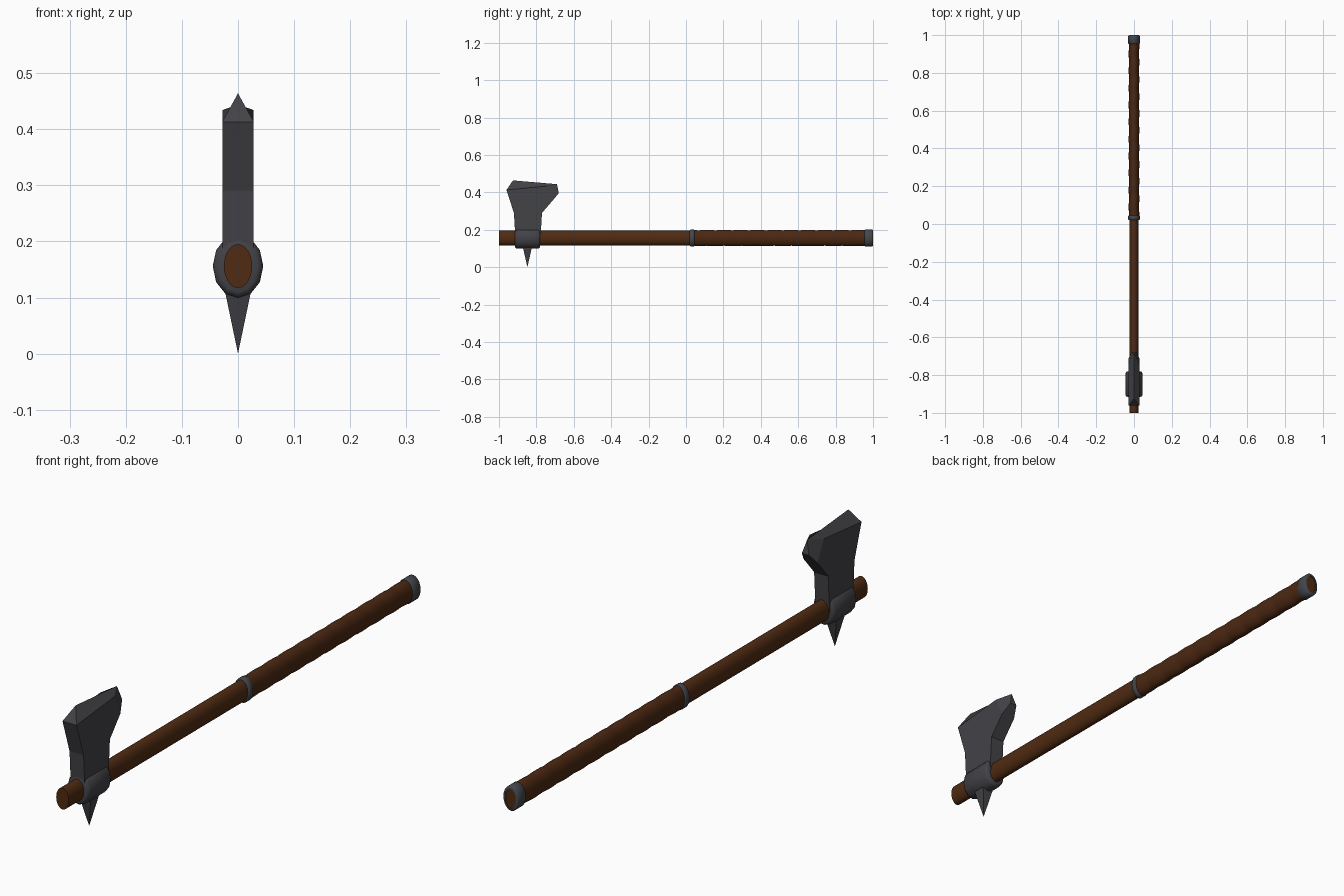
import bpy, bmesh, math

if "Cube" in bpy.data.objects:
    bpy.data.objects.remove(bpy.data.objects["Cube"], do_unlink=True)

AXIS_Z = 0.156          # height of the shaft centre line
RX, RZ = 0.025, 0.039   # oval half sizes of the shaft


def material(name, rgb):
    mat = bpy.data.materials.new(name)
    mat.use_nodes = True
    colour = (*rgb, 1)
    mat.diffuse_color = colour
    mat.node_tree.nodes["Principled BSDF"].inputs["Base Color"].default_value = colour
    return mat


wood = material("brown wood", (0.080, 0.024, 0.006))
leather = material("brown leather", (0.072, 0.021, 0.006))
steel = material("dark steel", (0.056, 0.054, 0.062))
band = material("grey band", (0.055, 0.062, 0.072))


def finish(bm, name, mat, smooth=None):
    bmesh.ops.recalc_face_normals(bm, faces=bm.faces)
    mesh = bpy.data.meshes.new(name)
    bm.to_mesh(mesh)
    bm.free()
    mesh.materials.append(mat)
    obj = bpy.data.objects.new(name, mesh)
    bpy.context.collection.objects.link(obj)
    if smooth:
        bpy.ops.object.select_all(action="DESELECT")
        obj.select_set(True)
        bpy.context.view_layer.objects.active = obj
        bpy.ops.object.shade_smooth_by_angle(angle=math.radians(smooth))
    return obj


def oval(name, mat, stations, sides=32, closed=False, smooth=40, wave=None):
    """Loft ovals along y; each station is (y, half width, half height)."""
    bm = bmesh.new()
    rings = []
    for y, rx, rz in stations:
        ring = []
        for i in range(sides):
            a = 2 * math.pi * i / sides
            swell = wave(y, a) if wave else 0
            ring.append(bm.verts.new(((rx + swell) * math.cos(a), y,
                                      AXIS_Z + (rz + swell) * math.sin(a))))
        rings.append(ring)
    pairs = list(zip(rings, rings[1:]))
    if closed:
        pairs.append((rings[-1], rings[0]))
    for a, b in pairs:
        for i in range(sides):
            j = (i + 1) % sides
            bm.faces.new((a[i], a[j], b[j], b[i]))
    if not closed:
        bm.faces.new(rings[0])
        bm.faces.new(rings[-1])
    return finish(bm, name, mat, smooth)


def ring_band(name, y0, y1, grow):
    """Hollow band with softened outer corners."""
    c = 0.004
    shape = [(y0, -0.004), (y0, grow - c), (y0 + c, grow),
             (y1 - c, grow), (y1, grow - c), (y1, -0.004)]
    oval(name, band, [(y, RX + g, RZ + g) for y, g in shape], closed=True, smooth=50)


# Shaft, running right through to the butt
oval("shaft", wood, [(-1, RX, RZ), (0.997, RX, RZ)])


# Leather grip with a shallow spiral wrap
def wrap(y, angle):
    turn = (y / 0.09 + angle / (2 * math.pi)) % 1
    return 0.0022 * math.sin(math.pi * turn)


steps = 100
oval("grip_wrap", leather,
     [(0.035 + 0.93 * k / steps, RX + 0.001, RZ + 0.002) for k in range(steps + 1)],
     wave=wrap, smooth=60)

# Metal bands
ring_band("middle_band", 0.02, 0.046, 0.006)
ring_band("butt_band", 0.953, 1.0, 0.006)

# Collar around the shaft
oval("head_collar", steel,
     [(-0.915, 0.034, 0.046), (-0.912, 0.041, 0.053), (-0.904, 0.045, 0.057),
      (-0.791, 0.045, 0.057), (-0.783, 0.041, 0.053), (-0.78, 0.034, 0.046)],
     sides=12, smooth=45)

# Blade: a mirrored side outline closing on a central cutting edge
W = 0.028
bm = bmesh.new()
edge_front = bm.verts.new((0, -0.925, 0.464))
edge_back = bm.verts.new((0, -0.69, 0.444))
side_outline = [(W, -0.912, 0.155), (W, -0.92, 0.29), (W, -0.96, 0.413),
                (W, -0.745, 0.434), (W, -0.71, 0.36), (W, -0.77, 0.29),
                (W, -0.778, 0.155)]
sides = []
for s in (1, -1):
    outline = [bm.verts.new((s * x, y, z)) for x, y, z in side_outline]
    heel = bm.verts.new((s * 0.014, -0.68, 0.396))
    root_f, neck_f, toe, shoulder, under, neck_b, root_b = outline
    bm.faces.new(outline)
    bm.faces.new((toe, edge_front, edge_back, shoulder))
    bm.faces.new((shoulder, edge_back, heel, under))
    sides.append(outline + [heel])
left, right = sides
bm.faces.new((left[2], right[2], edge_front))
bm.faces.new((left[7], right[7], edge_back))
for i, j in ((0, 1), (1, 2), (7, 4), (4, 5), (5, 6), (6, 0)):
    bm.faces.new((left[i], left[j], right[j], right[i]))
finish(bm, "blade", steel)

# Back spike: four-sided point below the collar
bm = bmesh.new()
base = [bm.verts.new((sx * 0.024, -0.848 + sy * 0.026, 0.115))
        for sx, sy in ((1, 1), (-1, 1), (-1, -1), (1, -1))]
tip = bm.verts.new((0, -0.848, 0))
bm.faces.new(base)
for i in range(4):
    bm.faces.new((base[i], base[(i + 1) % 4], tip))
finish(bm, "back_spike", steel)
